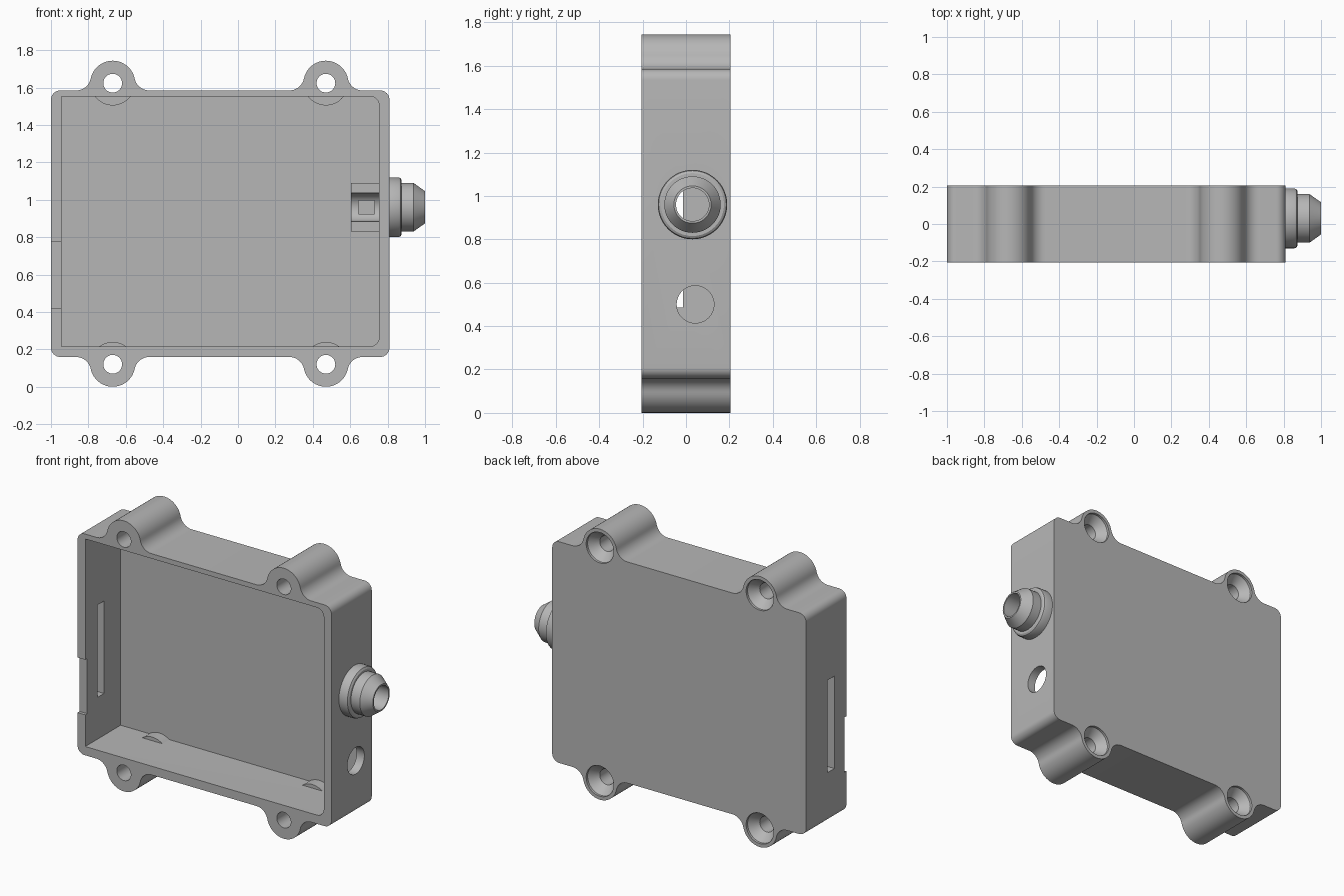
import bpy, bmesh
from math import sin, cos, pi, radians, sqrt, atan2
from mathutils import Matrix, Vector

if "Cube" in bpy.data.objects:
    bpy.data.objects.remove(bpy.data.objects["Cube"], do_unlink=True)

grey = bpy.data.materials.new("matte grey")
grey.use_nodes = True
COLOUR = (0.47, 0.47, 0.47, 1)
grey.diffuse_color = COLOUR
grey.node_tree.nodes["Principled BSDF"].inputs["Base Color"].default_value = COLOUR

MID = 0.872                 # mid height of the case
LEFT, RIGHT = -1.0, 0.81    # case ends
FRONT, BACK = -0.205, 0.205
HALF = 0.7125               # half height of the case walls
EAR_X = (-0.67, 0.47)
EAR_Z = 0.7515              # ear centre offset from mid height
EAR_R, FILLET = 0.12, 0.08
PORT_Y, PORT_Z = 0.03, 0.96


def add_object(name, bm):
    bmesh.ops.recalc_face_normals(bm, faces=bm.faces)
    mesh = bpy.data.meshes.new(name)
    bm.to_mesh(mesh)
    bm.free()
    mesh.materials.append(grey)
    obj = bpy.data.objects.new(name, mesh)
    bpy.context.collection.objects.link(obj)
    return obj


def arc(cx, cz, r, start, end, steps=10):
    return [(cx + r * cos(start + (end - start) * i / steps),
             cz + r * sin(start + (end - start) * i / steps)) for i in range(steps + 1)]


def extrude(name, outline, y0, y1):
    """Solid from an x-z outline, between two depths."""
    bm = bmesh.new()
    face = bm.faces.new([bm.verts.new((x, y0, z)) for x, z in outline])
    new = bmesh.ops.extrude_face_region(bm, geom=[face])["geom"]
    bmesh.ops.translate(bm, vec=(0, y1 - y0, 0),
                        verts=[v for v in new if isinstance(v, bmesh.types.BMVert)])
    return add_object(name, bm)


def box(name, x, y, z):
    return extrude(name, [(x[0], z[0]), (x[1], z[0]), (x[1], z[1]), (x[0], z[1])], *y)


def lathe(name, profile, axis, centre, steps=48):
    """Solid of revolution; profile is (distance along axis, radius)."""
    bm = bmesh.new()
    rings = [[bm.verts.new((r * cos(2 * pi * i / steps), r * sin(2 * pi * i / steps), d))
              for i in range(steps)] for d, r in profile]
    for a, b in zip(rings, rings[1:]):
        for i in range(steps):
            j = (i + 1) % steps
            bm.faces.new((a[i], a[j], b[j], b[i]))
    bm.faces.new(rings[0])
    bm.faces.new(rings[-1])
    turn = Vector((0, 0, 1)).rotation_difference(Vector(axis)).to_matrix().to_4x4()
    bm.transform(Matrix.Translation(centre) @ turn)
    return add_object(name, bm)


def combine(target, tool, operation):
    mod = target.modifiers.new("join or cut", "BOOLEAN")
    mod.object, mod.operation, mod.solver = tool, operation, "EXACT"
    bpy.context.view_layer.objects.active = target
    bpy.ops.object.modifier_apply(modifier=mod.name)
    bpy.data.objects.remove(tool, do_unlink=True)


# Case outline: upper half with two filleted ears, mirrored for the lower half
rise = EAR_Z - HALF
reach = sqrt((EAR_R + FILLET) ** 2 - (FILLET - rise) ** 2)
tilt = atan2(FILLET - rise, reach)
corner = 0.05
upper = arc(RIGHT - corner, HALF - corner, corner, 0, pi / 2, 8)
for x in reversed(EAR_X):
    upper += arc(x + reach, HALF + FILLET, FILLET, -pi / 2, -pi + tilt)
    upper += arc(x, EAR_Z, EAR_R, tilt, pi - tilt, 28)[1:-1]
    upper += arc(x - reach, HALF + FILLET, FILLET, -tilt, -pi / 2)
upper += arc(LEFT + corner, HALF - corner, corner, pi / 2, pi, 8)
outline = [(x, MID + z) for x, z in upper] + [(x, MID - z) for x, z in reversed(upper)]
case = extrude("case", outline, FRONT, BACK)

# Open cavity, rounded at one end only
low, high, inner, r = 0.216, 1.553, 0.755, 0.05
cavity = ([(-0.945, low)] + arc(inner - r, low + r, r, -pi / 2, 0, 8)
          + arc(inner - r, high - r, r, 0, pi / 2, 8) + [(-0.945, high)])
combine(case, extrude("cavity", cavity, -0.4, 0.155), "DIFFERENCE")

# Screw bosses at the back of the cavity, with countersunk holes
for x in EAR_X:
    for side in (-1, 1):
        centre = (x, 0, MID + side * EAR_Z)
        combine(case, lathe("boss", [(0.085, 0.119), (0.18, 0.119)], (0, 1, 0), centre), "UNION")
        screw = [(-0.4, 0.05), (0.135, 0.05), (0.19, 0.098), (0.3, 0.098)]
        combine(case, lathe("screw_hole", screw, (0, 1, 0), centre), "DIFFERENCE")

# Cable clamp block inside and stepped nozzle outside
combine(case, box("clamp_block", (0.605, 0.78), (PORT_Y, 0.18), (0.83, 1.09)), "UNION")
nozzle = [(0.78, 0.16), (0.858, 0.16), (0.868, 0.156), (0.875, 0.145), (0.875, 0.13),
          (0.938, 0.13), (1.0, 0.086)]
combine(case, lathe("nozzle", nozzle, (1, 0, 0), (0, PORT_Y, PORT_Z)), "UNION")
combine(case, lathe("bore", [(0.5, 0.076), (1.1, 0.076)], (1, 0, 0),
                    (0, PORT_Y, PORT_Z)), "DIFFERENCE")
combine(case, box("tie_recess", (0.645, 0.73), (0.05, 0.15), (0.925, 0.995)), "DIFFERENCE")

# Round side hole, slot in the opposite wall and shallow rim notch
combine(case, lathe("side_hole", [(0.7, 0.086), (0.9, 0.086)], (1, 0, 0),
                    (0, 0.043, 0.5)), "DIFFERENCE")
combine(case, box("slot", (-1.1, -0.9), (-0.082, -0.014), (0.485, 1.08)), "DIFFERENCE")
combine(case, box("notch", (-1.1, -0.9), (-0.3, -0.185), (0.42, 0.775)), "DIFFERENCE")

# Smooth curved walls, crisp edges
bpy.ops.object.select_all(action="DESELECT")
case.select_set(True)
bpy.context.view_layer.objects.active = case
bpy.ops.object.shade_smooth_by_angle(angle=radians(30))
